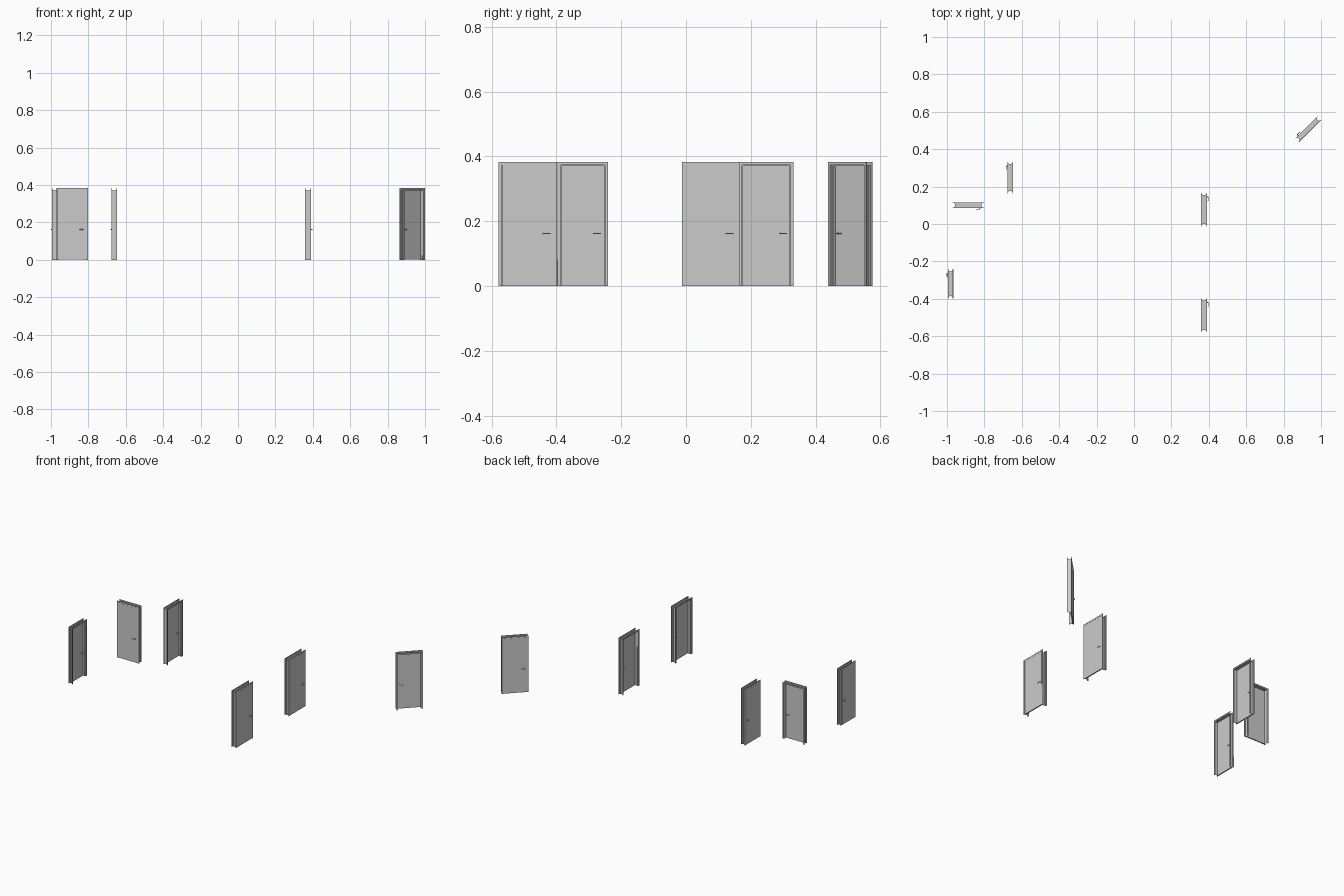
import bpy, bmesh
from math import radians
from mathutils import Matrix, Vector

if "Cube" in bpy.data.objects:
    bpy.data.objects.remove(bpy.data.objects["Cube"])

H = 0.383           # frame height
FACE = 0.0093       # visible frame face
STOP = 0.003        # door stop projection
LEAF = 0.0082       # leaf thickness


def finish(name, bm, parent):
    bmesh.ops.recalc_face_normals(bm, faces=bm.faces)
    me = bpy.data.meshes.new(name)
    bm.to_mesh(me)
    bm.free()
    ob = bpy.data.objects.new(name, me)
    bpy.context.collection.objects.link(ob)
    ob.matrix_world = parent
    return ob


def box(bm, lo, hi):
    lo, hi = Vector(lo), Vector(hi)
    m = Matrix.Translation((lo + hi) / 2) @ Matrix.Diagonal((*(hi - lo), 1))
    bmesh.ops.create_cube(bm, size=1, matrix=m)


def rod(bm, a, b, r, n=12):
    a, b = Vector(a), Vector(b)
    d = b - a
    m = Matrix.Translation((a + b) / 2) @ d.to_track_quat('Z', 'Y').to_matrix().to_4x4()
    bmesh.ops.create_cone(bm, cap_ends=True, segments=n, radius1=r, radius2=r,
                          depth=d.length, matrix=m)


def door(n, x, y, angle, w, t, side):
    """Local X runs along the wall, the flush leaf faces local -Y, side = latch side."""
    place = Matrix.Translation((x, y, 0)) @ Matrix.Rotation(radians(angle), 4, 'Z')
    h, lip = t / 2, 0.003

    # pressed frame: open channel profile swept up, over and down with mitred corners
    profile = [(0, -h + lip), (0, -h), (FACE, -h), (FACE, -h + LEAF),
               (FACE + STOP, -h + LEAF), (FACE + STOP, h - LEAF), (FACE, h - LEAF),
               (FACE, h), (0, h), (0, h - lip)]
    bm = bmesh.new()
    rows = []
    for d, v in profile:
        a = w / 2 - d
        rows.append([bm.verts.new(p) for p in
                     ((-a, v, 0), (-a, v, H - d), (a, v, H - d), (a, v, 0))])
    for r0, r1 in zip(rows, rows[1:]):
        for i in range(3):
            bm.faces.new((r0[i], r0[i + 1], r1[i + 1], r1[i]))
    frame = finish(f"door_frame_{n}", bm, place)
    sol = frame.modifiers.new("sheet", 'SOLIDIFY')
    sol.thickness = 0.0004
    sol.offset = 0

    # leaf, flush with one face of the frame
    gap = 0.0006
    a = w / 2 - FACE - gap
    bm = bmesh.new()
    box(bm, (-a, -h, 0.001), (a, -h + LEAF - 0.0004, H - FACE - gap))
    finish(f"door_leaf_{n}", bm, place)

    # lever handles on both faces
    bm = bmesh.new()
    hx, z = side * (a - 0.012), 0.162
    for y0, s in ((-h, -1), (-h + LEAF, 1)):
        rod(bm, (hx, y0, z), (hx, y0 + s * 0.0015, z), 0.0045, 20)
        rod(bm, (hx, y0, z), (hx, y0 + s * 0.0075, z), 0.0016)
        elbow = (hx + side * 0.001, y0 + s * 0.0065, z)
        tip = (hx - side * 0.019, y0 + s * 0.0065, z)
        rod(bm, elbow, tip, 0.0016)
        rod(bm, tip, (tip[0] - side * 0.002, y0 + s * 0.004, z), 0.0015)
    ob = finish(f"lever_handles_{n}", bm, place)
    bpy.ops.object.select_all(action='DESELECT')
    ob.select_set(True)
    bpy.context.view_layer.objects.active = ob
    bpy.ops.object.shade_smooth_by_angle()


# x, y, rotation, width, depth, latch side
doors = [
    (0.374, 0.077, 90, 0.179, 0.032, 1),
    (0.374, -0.488, 90, 0.180, 0.032, 1),
    (-0.661, 0.248, -90, 0.168, 0.029, -1),
    (-0.980, -0.319, -90, 0.156, 0.027, -1),
    (-0.886, 0.100, 0, 0.166, 0.029, 1),
    (0.931, 0.507, -135, 0.166, 0.028, 1),
]
for i, spec in enumerate(doors, 1):
    door(i, *spec)
